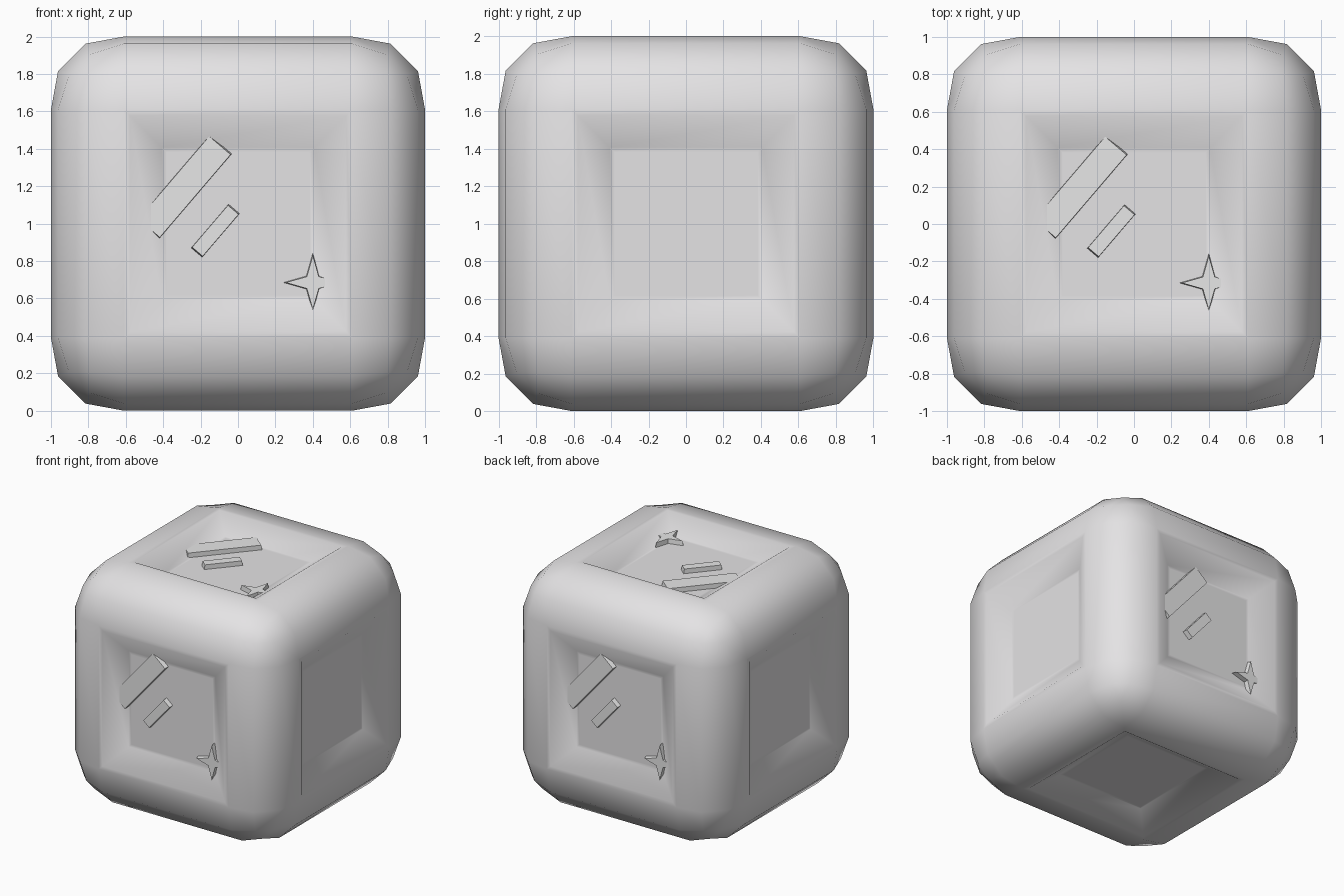
import bpy
import bmesh
import math
from mathutils import Matrix, Vector

old = bpy.data.objects.get("Cube")
if old:
    bpy.data.objects.remove(old, do_unlink=True)


def make_material(name, colour):
    mat = bpy.data.materials.new(name)
    mat.use_nodes = True
    mat.diffuse_color = colour
    mat.node_tree.nodes["Principled BSDF"].inputs["Base Color"].default_value = colour
    return mat


def make_object(name, bm, mat, smooth):
    bmesh.ops.recalc_face_normals(bm, faces=bm.faces)
    for face in bm.faces:
        face.smooth = smooth
    mesh = bpy.data.meshes.new(name)
    bm.to_mesh(mesh)
    bm.free()
    mesh.materials.append(mat)
    obj = bpy.data.objects.new(name, mesh)
    bpy.context.collection.objects.link(obj)
    return obj


block_grey = make_material("block grey", (0.78, 0.77, 0.78, 1))
mark_grey = make_material("mark light grey", (0.82, 0.82, 0.82, 1))

FLOOR, MARK_TOP = 0.887, 0.926

# Rounded block with a shallow sunken panel on each of its six sides
bm = bmesh.new()
bmesh.ops.create_cube(bm, size=2)
bmesh.ops.bevel(bm, geom=bm.edges[:], offset=0.39, offset_type='OFFSET',
                segments=3, profile=0.56, affect='EDGES')
for vert in bm.verts:
    if min(abs(c) for c in vert.co) > 0.63:
        vert.co *= 0.98
panels = [f for f in bm.faces if f.calc_area() > 1]
for thickness, depth in ((0.033, 0), (0.17, FLOOR - 1), (0.025, 0)):
    bmesh.ops.inset_individual(bm, faces=panels, thickness=thickness,
                               depth=depth, use_even_offset=True)
block = make_object("rounded_block", bm, block_grey, True)
block.location.z = 1


# Raised marks, drawn flat and lifted off the panel floor
def bar(end, length, width):
    along = Vector((0.65, 0.76)).normalized()
    across = Vector((along.y, -along.x)) * width
    end = Vector(end)
    start = end - along * length
    return [start, start + across, end + across, end]


def star(centre, long, short):
    points = []
    for i in range(8):
        angle = i * math.pi / 4
        radius = short if i % 2 else long
        points.append(Vector(centre) + radius * Vector((math.cos(angle), math.sin(angle))))
    return points


def add_mark(name, outline, turn, pull):
    bm = bmesh.new()
    middle = sum(outline, Vector((0, 0))) / len(outline)
    low, high = [[bm.verts.new((*p.lerp(middle, shrink), z)) for p in outline]
                 for z, shrink in ((FLOOR - 0.01, 0), (MARK_TOP, pull))]
    bm.faces.new(low)
    bm.faces.new(high)
    for i in range(len(low)):
        j = (i + 1) % len(low)
        bm.faces.new((low[i], low[j], high[j], high[i]))
    obj = make_object(name, bm, mark_grey, False)
    obj.matrix_world = Matrix.Translation((0, 0, 1)) @ turn


large_bar = bar((-0.15, 0.475), 0.60, 0.155)
small_bar = bar((-0.05, 0.105), 0.31, 0.078)
spark = star((0.40, -0.315), 0.16, 0.05)

# The same marks on the top, front and back
front = Matrix.Rotation(math.radians(90), 4, 'X')
turns = {"top": Matrix.Identity(4), "front": front,
         "back": Matrix.Rotation(math.pi, 4, 'Z') @ front}
for side, turn in turns.items():
    add_mark(side + "_large_bar", large_bar, turn, 0.03)
    add_mark(side + "_small_bar", small_bar, turn, 0.05)
    add_mark(side + "_star", spark, turn, 0.1)
